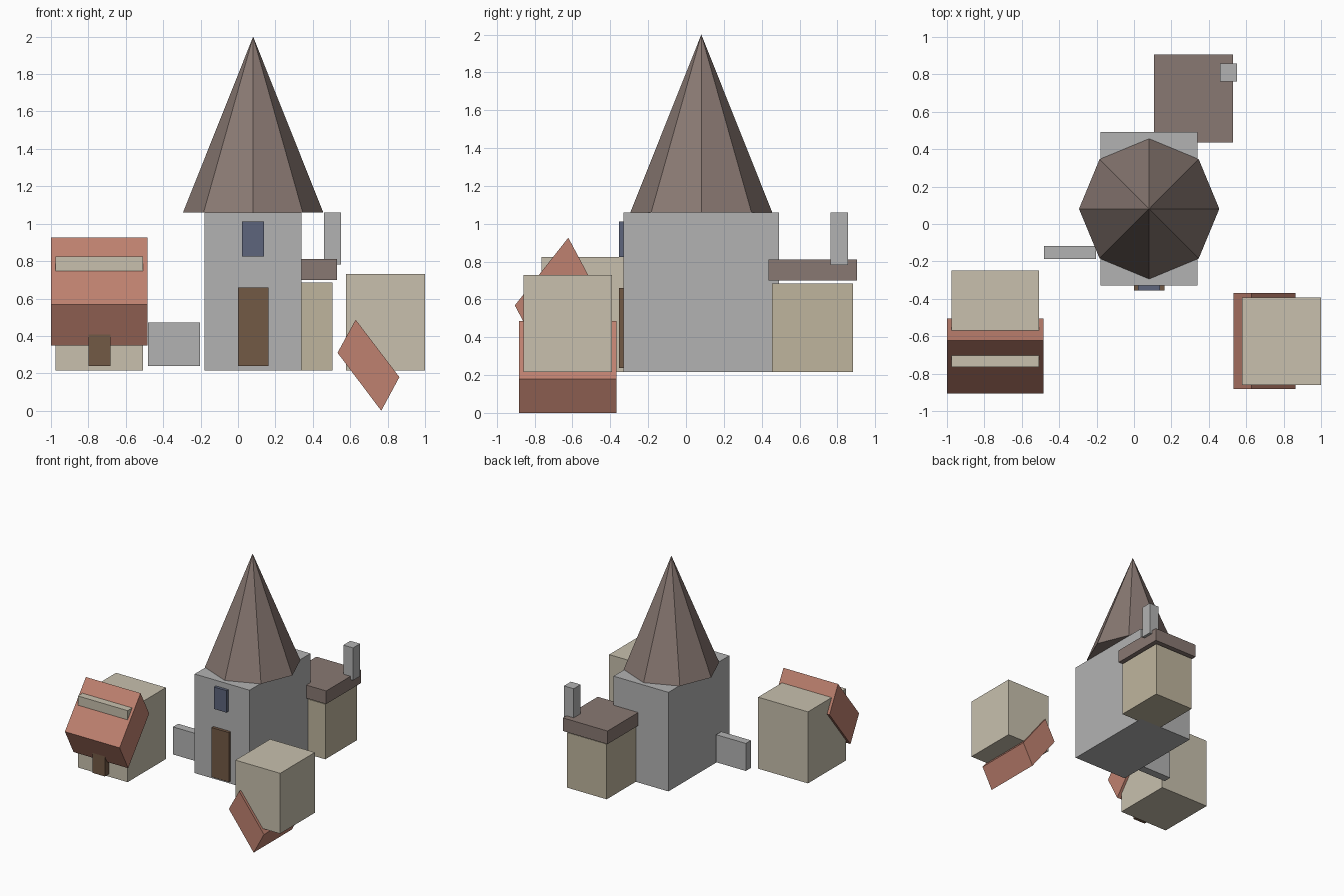
import bpy, bmesh, math

if "Cube" in bpy.data.objects:
    bpy.data.objects.remove(bpy.data.objects["Cube"])


def material(name, rgb):
    m = bpy.data.materials.new(name)
    m.diffuse_color = (*rgb, 1)
    m.use_nodes = True
    m.node_tree.nodes["Principled BSDF"].inputs["Base Color"].default_value = m.diffuse_color
    return m


CREAM = material("cream_plaster", (0.58, 0.53, 0.42))
TAN = material("tan_plaster", (0.52, 0.46, 0.34))
CLAY = material("clay_tile", (0.52, 0.22, 0.16))
SLATE = material("brown_slate", (0.25, 0.19, 0.17))
WOOD = material("dark_wood", (0.17, 0.10, 0.06))
GLASS = material("blue_glass", (0.11, 0.13, 0.20))
STONE = material("grey_stone", (0.45, 0.45, 0.45))


def finish(name, bm, mat):
    bmesh.ops.recalc_face_normals(bm, faces=bm.faces)
    me = bpy.data.meshes.new(name)
    bm.to_mesh(me)
    bm.free()
    me.materials.append(mat)
    ob = bpy.data.objects.new(name, me)
    bpy.context.collection.objects.link(ob)
    return ob


def box(name, x, y, z, mat):
    """Box from (min, max) ranges on each axis."""
    bm = bmesh.new()
    bmesh.ops.create_cube(bm, size=1)
    for v in bm.verts:
        for i, (lo, hi) in enumerate((x, y, z)):
            v.co[i] = hi if v.co[i] > 0 else lo
    return finish(name, bm, mat)


def prism(name, profile, axis, lo, hi, mat):
    """Extrude a (horizontal, z) profile along the x or y axis."""
    bm = bmesh.new()
    place = (lambda h, z: (lo, h, z)) if axis == "x" else (lambda h, z: (h, lo, z))
    face = bm.faces.new([bm.verts.new(place(h, z)) for h, z in profile])
    ext = bmesh.ops.extrude_face_region(bm, geom=[face])["geom"]
    step = (hi - lo, 0, 0) if axis == "x" else (0, hi - lo, 0)
    bmesh.ops.translate(bm, vec=step,
                        verts=[g for g in ext if isinstance(g, bmesh.types.BMVert)])
    return finish(name, bm, mat)


# Tower with door, window and low side wall
box("tower", (-0.178, 0.34), (-0.33, 0.491), (0.215, 1.06), STONE)
box("tower_door", (0.0, 0.162), (-0.355, -0.32), (0.238, 0.66), WOOD)
box("tower_window", (0.022, 0.14), (-0.355, -0.32), (0.825, 1.012), GLASS)
box("side_wall", (-0.482, -0.202), (-0.187, -0.118), (0.238, 0.473), STONE)

# Eight-sided spire
bm = bmesh.new()
bmesh.ops.create_cone(bm, cap_ends=True, segments=8, radius1=0.375, radius2=0, depth=0.94)
bmesh.ops.remove_doubles(bm, verts=bm.verts, dist=0.0001)
bmesh.ops.translate(bm, vec=(0.081, 0.081, 1.53), verts=bm.verts)
finish("spire", bm, SLATE)

# Rear annex with slab roof and chimney
box("annex", (0.13, 0.505), (0.455, 0.883), (0.215, 0.685), TAN)
box("annex_roof", (0.107, 0.528), (0.435, 0.905), (0.70, 0.812), SLATE)
box("chimney", (0.46, 0.552), (0.763, 0.857), (0.783, 1.06), STONE)

# Left house pierced by its tilted roof block
box("left_house", (-0.977, -0.507), (-0.764, -0.248), (0.215, 0.825), CREAM)
prism("left_roof", [(-0.622, 0.926), (-0.905, 0.568), (-0.789, 0.35), (-0.506, 0.708)],
      "x", -1.0, -0.484, CLAY)
box("left_door", (-0.80, -0.683), (-0.82, -0.755), (0.238, 0.415), WOOD)

# Right house with its roof block slipped down
box("right_house", (0.578, 1.0), (-0.86, -0.392), (0.215, 0.73), CREAM)
prism("right_roof", [(0.532, 0.31), (0.629, 0.487), (0.863, 0.18), (0.766, 0.0)],
      "y", -0.883, -0.368, CLAY)
